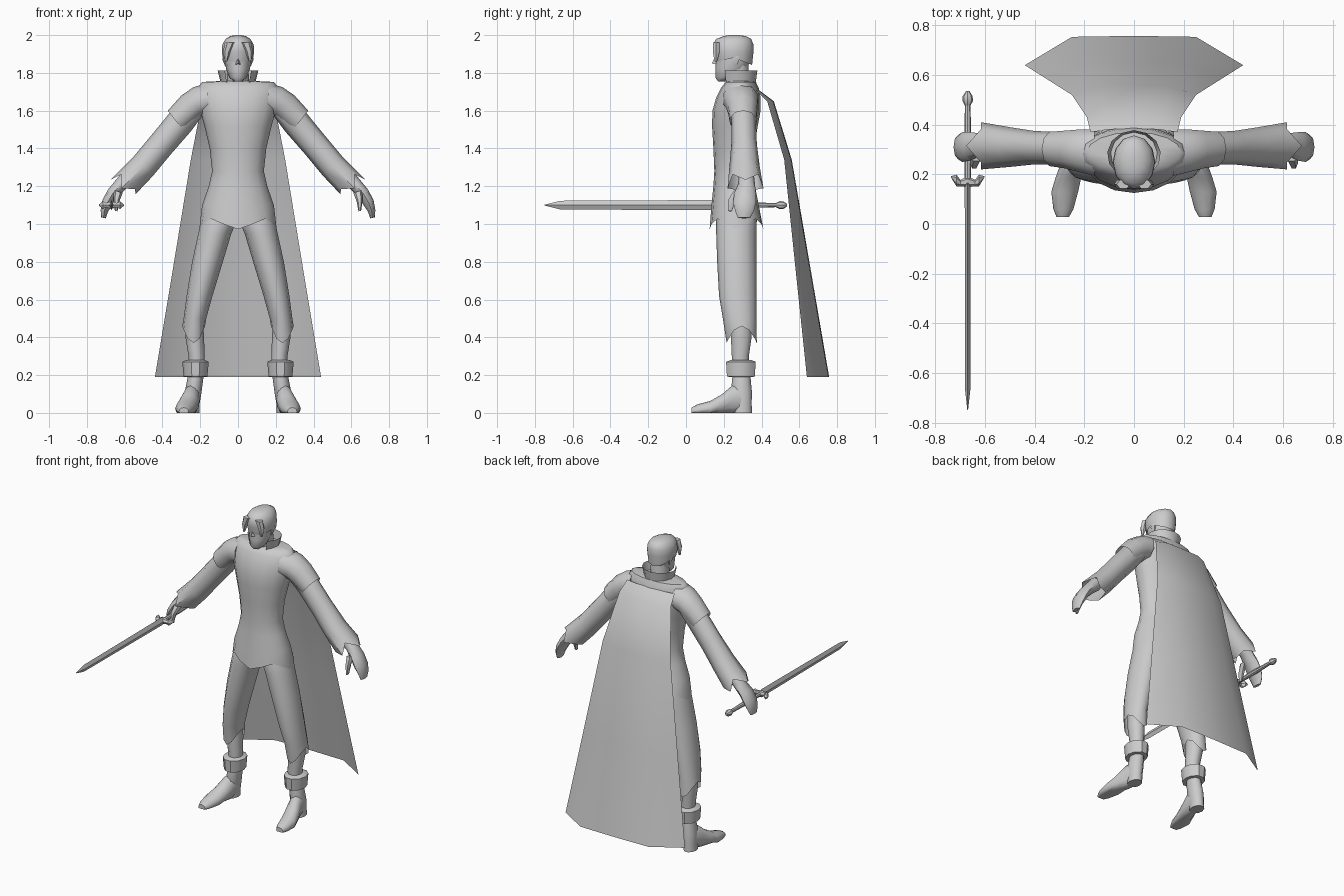
import bpy, math
from mathutils import Vector as V

grey = bpy.data.materials.new("plain grey")
grey.diffuse_color = (0.6, 0.6, 0.6, 1)


def make(name, verts, faces, angle=50):
    me = bpy.data.meshes.new(name)
    me.from_pydata(verts, [], faces)
    me.materials.append(grey)
    ob = bpy.data.objects.new(name, me)
    bpy.context.collection.objects.link(ob)
    bpy.ops.object.select_all(action='DESELECT')
    ob.select_set(True)
    bpy.context.view_layer.objects.active = ob
    bpy.ops.object.mode_set(mode='EDIT')
    bpy.ops.mesh.select_all(action='SELECT')
    bpy.ops.mesh.normals_make_consistent(inside=False)
    bpy.ops.object.mode_set(mode='OBJECT')
    bpy.ops.object.shade_smooth_by_angle(angle=math.radians(angle))
    return ob


def loft(name, rings, n=12, side=1, caps=(True, True), hem=None, hem_ring=0, angle=50):
    """Skin rings of (centre, u, v); hem(angle) shifts one end ring."""
    verts, faces = [], []
    for r, (c, u, v) in enumerate(rings):
        for i in range(n):
            a = 2 * math.pi * i / n
            p = c + u * math.cos(a) + v * math.sin(a)
            if hem and r == hem_ring % len(rings):
                p = p + hem(a)
            verts.append((p.x * side, p.y, p.z))
    for r in range(len(rings) - 1):
        for i in range(n):
            j = (i + 1) % n
            faces.append((r*n + i, r*n + j, r*n + n + j, r*n + n + i))
    if caps[0]:
        faces.append(tuple(range(n)))
    if caps[1]:
        faces.append(tuple(range(len(verts) - n, len(verts))))
    return make(name, verts, faces, angle)


def zr(z, x0, x1, y0, y1):      # horizontal ring
    return V(((x0+x1)/2, (y0+y1)/2, z)), V(((x1-x0)/2, 0, 0)), V((0, (y1-y0)/2, 0))


def yr(y, x0, x1, z0, z1):      # ring facing front
    return V(((x0+x1)/2, y, (z0+z1)/2)), V(((x1-x0)/2, 0, 0)), V((0, 0, (z1-z0)/2))


def ar(xa, za, xb, zb, y0, y1):  # ring across an arm: outer point, inner point, depth
    return V(((xa+xb)/2, (y0+y1)/2, (za+zb)/2)), V(((xa-xb)/2, 0, (za-zb)/2)), V((0, (y1-y0)/2, 0))


# tunic with a pointed hem
loft("tunic", [zr(z, -w, w, a, b) for z, w, a, b in (
    (1.00, .205, .125, .41), (1.10, .19, .135, .385), (1.20, .155, .145, .365),
    (1.28, .137, .15, .355), (1.40, .150, .145, .36), (1.52, .178, .138, .38),
    (1.60, .200, .14, .395), (1.67, .215, .16, .395), (1.72, .215, .185, .385),
    (1.752, .19, .21, .37), (1.757, .09, .23, .34))],
    n=16, caps=(False, True), hem=lambda a: V((0, 0, .028 * math.cos(a * 4 + math.pi))))

# cape, a bent sheet that widens to the floor
rows = [(1.71, .175, .37, .10, .385), (1.65, .19, .43, .12, .465),
        (1.34, .25, .52, .145, .56), (.76, .345, .58, .19, .66), (.19, .44, .64, .25, .758)]
cv, cf = [], []
for z, xe, ye, xm, ym in rows:
    cv += [(-xe, ye, z), (-xm, ym - .004, z), (0, ym, z), (xm, ym - .004, z), (xe, ye, z)]
for r in range(len(rows) - 1):
    cf += [(r*5 + i, r*5 + i + 1, r*5 + i + 6, r*5 + i + 5) for i in range(4)]
make("cape", cv, cf)

# standing collar, open at the front
kv, kf = [], []
K = 10
for k in range(K + 1):
    a = math.radians(-50 + 280 * k / K)
    for rx, ry, z in ((.085, .085, 1.72), (.108, .098, 1.812)):
        kv.append((rx * math.cos(a), .28 + ry * math.sin(a), z))
kf = [(2*k, 2*k + 2, 2*k + 3, 2*k + 1) for k in range(K)]
make("collar", kv, kf)

# neck, head and hair
loft("neck", [zr(1.72, -.06, .06, .22, .34), zr(1.84, -.055, .055, .21, .33)])
loft("head", [zr(z, -w, w, a, b) for z, w, a, b in (
    (1.755, .022, .17, .22), (1.775, .046, .155, .27), (1.82, .063, .155, .325),
    (1.87, .07, .155, .34), (1.93, .07, .152, .34), (1.97, .055, .18, .32))])
loft("hair", [zr(z, -w, w, a, b) for z, w, a, b in (
    (1.88, .08, .155, .35), (1.91, .086, .143, .357), (1.95, .083, .142, .357),
    (1.98, .066, .16, .345), (1.995, .04, .20, .315), (2.0, .015, .23, .28))],
    caps=(False, True), hem=lambda a: V((0, 0, -.038 * math.sin(a) * (-.6 if math.sin(a) < 0 else 1))))
make("nose", [(0, .158, 1.89), (-.014, .16, 1.845), (.014, .16, 1.845), (0, .136, 1.85)],
     [(0, 1, 3), (0, 3, 2), (1, 2, 3)], 20)

for s, side in ((1, "left_"), (-1, "right_")):
    # fringe lock and ear
    loft(side + "hair_lock", [zr(1.96, .015, .07, .14, .18), zr(1.91, .04, .08, .14, .18),
                              zr(1.86, .058, .07, .15, .165)], n=6, side=s)
    loft(side + "ear", [zr(1.835, .06, .068, .25, .27), zr(1.87, .06, .082, .245, .285),
                        zr(1.89, .06, .08, .25, .285)], n=6, side=s)

    # shoulder cap, sleeve with flared pointed cuff
    loft(side + "shoulder_cap", [ar(.16, 1.745, .16, 1.58, .19, .385), ar(.235, 1.725, .20, 1.565, .205, .385),
                                 ar(.30, 1.68, .235, 1.53, .22, .38), ar(.372, 1.60, .285, 1.49, .23, .375)],
         n=10, side=s, caps=(True, False))
    loft(side + "sleeve", [ar(.22, 1.71, .19, 1.57, .22, .375), ar(.34, 1.615, .25, 1.49, .24, .37),
                           ar(.45, 1.48, .355, 1.37, .24, .375), ar(.55, 1.36, .45, 1.255, .23, .39),
                           ar(.655, 1.255, .535, 1.165, .22, .41)],
         n=8, side=s, caps=(True, False), hem_ring=-1,
         hem=lambda a: V((.7, 0, -.7)) * .03 * math.cos(4 * a) * (1 if math.cos(a) > -.5 else .3))

    # hand: mitten palm with bent fingers, plus thumb
    loft(side + "hand", [ar(.60, 1.29, .54, 1.23, .28, .36), ar(.645, 1.235, .59, 1.19, .275, .365),
                         ar(.69, 1.18, .635, 1.145, .255, .37), ar(.718, 1.125, .665, 1.10, .25, .37),
                         ar(.727, 1.075, .688, 1.065, .26, .36), ar(.725, 1.035, .70, 1.03, .275, .34)],
         n=8, side=s)
    loft(side + "thumb", [ar(.66, 1.18, .61, 1.165, .25, .30), ar(.66, 1.13, .628, 1.12, .22, .265),
                          ar(.652, 1.07, .638, 1.067, .222, .245)], n=6, side=s)

    # trouser leg with a point over the shin
    loft(side + "trouser_leg", [zr(z, x0, x1, a, b) for z, x0, x1, a, b in (
        (.415, .175, .295, .215, .375), (.50, .168, .288, .195, .372), (.62, .135, .272, .175, .372),
        (.80, .080, .243, .165, .372), (.95, .035, .210, .16, .372), (1.02, .005, .195, .16, .375),
        (1.10, .0, .17, .18, .36))], side=s, caps=(False, True),
        hem=lambda a: V((0, 0, .045 * math.cos(2 * a))))

    # shin, ankle cuff and boot
    loft(side + "shin", [zr(.20, .178, .262, .245, .34), zr(.30, .176, .262, .24, .335),
                         zr(.40, .18, .278, .235, .35), zr(.5, .185, .275, .23, .35)], n=10, side=s)
    loft(side + "ankle_cuff", [zr(.19, .175, .275, .235, .35), zr(.192, .162, .288, .213, .368),
                               zr(.27, .155, .295, .208, .373), zr(.28, .175, .275, .235, .35)],
         n=10, side=s, angle=40)
    loft(side + "boot_shaft", [zr(.0, .205, .285, .245, .352), zr(.05, .203, .283, .25, .35),
                               zr(.11, .193, .282, .235, .352), zr(.21, .18, .262, .245, .342)], n=10, side=s)
    foot = loft(side + "boot_foot", [yr(.028, .262, .312, -.012, .028), yr(.06, .244, .325, -.02, .045),
                                     yr(.13, .225, .333, -.02, .064), yr(.19, .212, .315, -.01, .098),
                                     yr(.245, .203, .295, -.01, .145), yr(.30, .20, .28, .0, .15)], n=12, side=s)
    for v in foot.data.vertices:      # flat sole
        v.co.z = max(v.co.z, 0)

# sword held forward in the right hand
X, Z = -.67, 1.10


def along_y(name, sections, n, angle=30):
    return loft(name, [yr(y, X - w, X + w, Z - h, Z + h) for y, w, h in sections], n, angle=angle)


along_y("blade", [(-.75, .0015, .002), (-.665, .011, .023), (.165, .012, .027)], 4)
along_y("grip", [(.16, .012, .012), (.33, .015, .015), (.48, .011, .011)], 8)
along_y("pommel", [(.475, .01, .01), (.495, .021, .021), (.515, .02, .02), (.535, .007, .007)], 8)
for s, side in ((1, "left_"), (-1, "right_")):
    def gr(x, y, r):
        return V((X + s * x, y, Z)), V((0, r, 0)), V((0, 0, r))
    loft(side + "guard", [gr(0, .17, .022), gr(.03, .165, .013), gr(.045, .175, .024), gr(.067, .19, .003)],
         n=6, angle=30)
